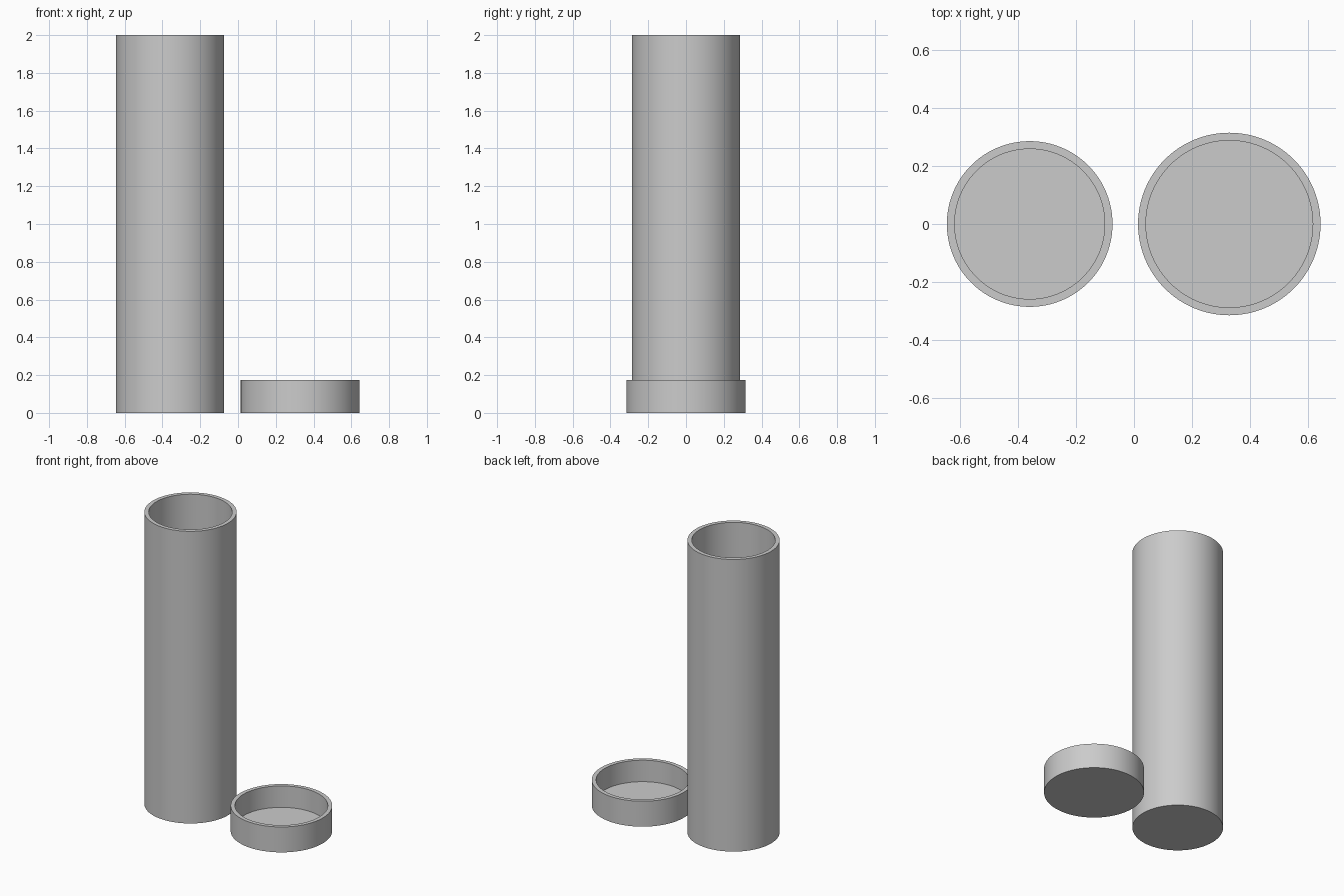
import bpy
import bmesh
import math

cube = bpy.data.objects.get("Cube")
if cube:
    bpy.data.objects.remove(cube, do_unlink=True)

SEGMENTS = 96
WALL = 0.027

grey = bpy.data.materials.new("plain grey")
grey.use_nodes = True
colour = (0.6, 0.6, 0.6, 1)
grey.diffuse_color = colour
grey.node_tree.nodes["Principled BSDF"].inputs["Base Color"].default_value = colour


def open_cup(name, x, radius, height):
    """Spin a closed-bottom cup profile around its own upright axis."""
    inner = radius - WALL
    profile = [(0, 0), (radius, 0), (radius, height),
               (inner, height), (inner, WALL), (0, WALL)]
    bm = bmesh.new()
    verts = [bm.verts.new((r, 0, z)) for r, z in profile]
    edges = [bm.edges.new(pair) for pair in zip(verts, verts[1:])]
    bmesh.ops.spin(bm, geom=verts + edges, cent=(0, 0, 0), axis=(0, 0, 1),
                   angle=math.tau, steps=SEGMENTS)
    bmesh.ops.remove_doubles(bm, verts=bm.verts, dist=0.0001)
    bmesh.ops.recalc_face_normals(bm, faces=bm.faces)
    mesh = bpy.data.meshes.new(name)
    bm.to_mesh(mesh)
    bm.free()
    mesh.materials.append(grey)
    obj = bpy.data.objects.new(name, mesh)
    obj.location.x = x
    bpy.context.collection.objects.link(obj)

    # Smooth walls with crisp rims
    bpy.ops.object.select_all(action="DESELECT")
    obj.select_set(True)
    bpy.context.view_layer.objects.active = obj
    bpy.ops.object.shade_smooth_by_angle(angle=math.radians(30))
    return obj


# Tall container and its upturned lid
open_cup("tube_body", -0.36, 0.286, 2.0)
open_cup("tube_lid", 0.329, 0.315, 0.174)
